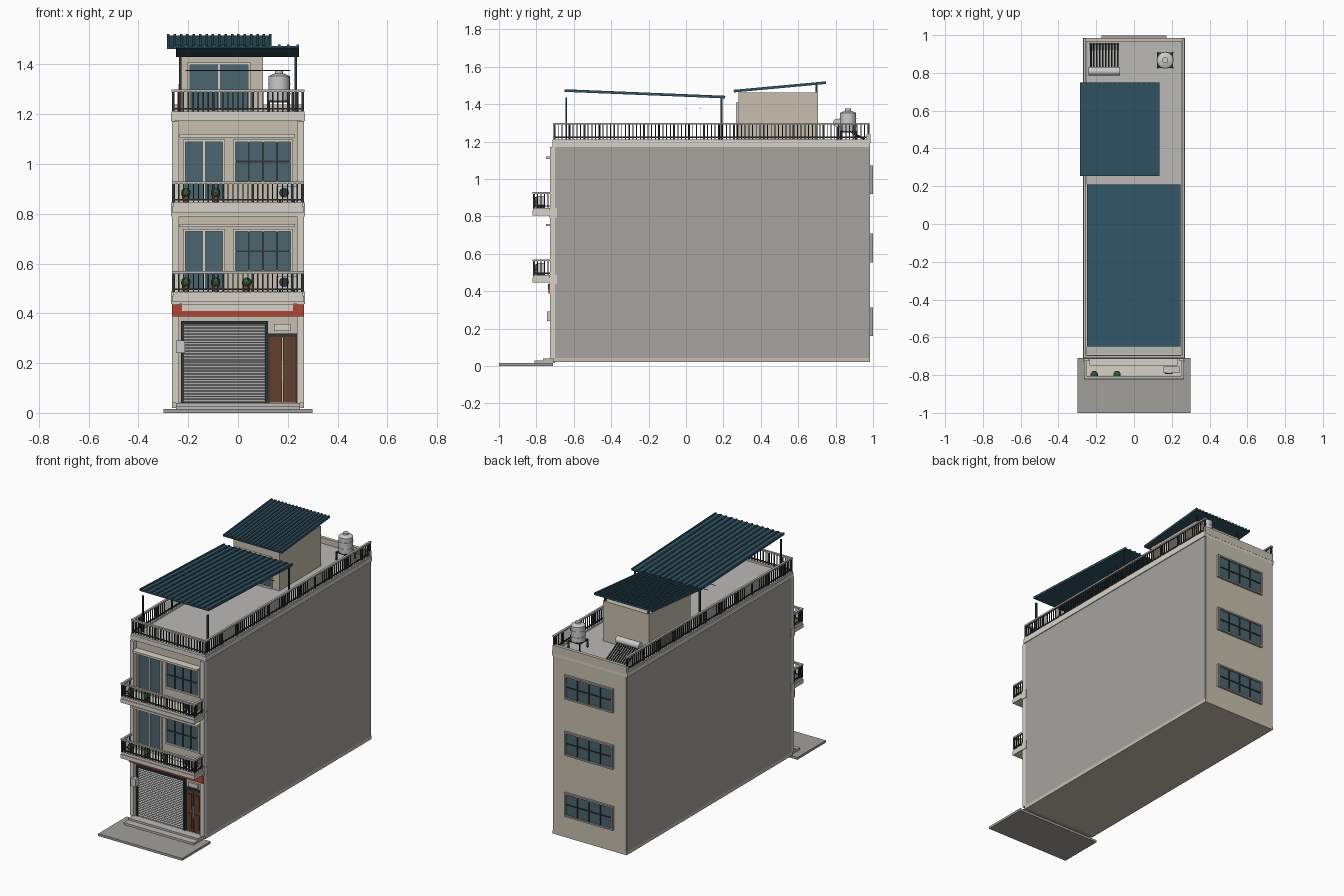
import bpy, bmesh, math
from mathutils import Matrix, Vector

if "Cube" in bpy.data.objects:
    bpy.data.objects.remove(bpy.data.objects["Cube"])

COL = dict(beige=(.58, .53, .43), cream=(.68, .65, .58), side=(.38, .37, .35), grey=(.5, .49, .47),
           dark=(.03, .035, .035), glass=(.07, .13, .16), roof=(.03, .09, .13), red=(.45, .06, .04),
           wood=(.13, .05, .025), steel=(.6, .61, .63), pave=(.36, .35, .33), leaf=(.04, .12, .03),
           clay=(.3, .11, .06))
MATS = {}
for k, c in COL.items():
    MATS[k] = bpy.data.materials.new(k)
    MATS[k].diffuse_color = (*c, 1)


def finish(name, bm, mat, smooth=False):
    me = bpy.data.meshes.new(name)
    bm.to_mesh(me)
    bm.free()
    ob = bpy.data.objects.new(name, me)
    bpy.context.collection.objects.link(ob)
    me.materials.append(MATS[mat])
    if smooth:
        bpy.context.view_layer.objects.active = ob
        bpy.ops.object.select_all(action='DESELECT')
        ob.select_set(True)
        bpy.ops.object.shade_smooth_by_angle()
    return ob


def boxes(name, mat, items):
    """Each item is x0, x1, y0, y1, z0, z1."""
    bm = bmesh.new()
    for x0, x1, y0, y1, z0, z1 in items:
        m = Matrix.Translation(((x0 + x1) / 2, (y0 + y1) / 2, (z0 + z1) / 2)) @ Matrix.Diagonal((x1 - x0, y1 - y0, z1 - z0, 1))
        bmesh.ops.create_cube(bm, size=1, matrix=m)
    return finish(name, bm, mat)


def rods(name, mat, items, seg=8):
    """Each item is start, end, start radius, end radius."""
    bm = bmesh.new()
    for a, b, r0, r1 in items:
        a, b = Vector(a), Vector(b)
        d = b - a
        m = Matrix.Translation((a + b) / 2) @ d.to_track_quat('Z', 'Y').to_matrix().to_4x4()
        bmesh.ops.create_cone(bm, cap_ends=True, segments=seg, radius1=r0, radius2=r1, depth=d.length, matrix=m)
    return finish(name, bm, mat, True)


def mirror(x0, x1, *rest):
    return [(x0, x1, *rest), (-x1, -x0, *rest)]


def railing(name, path, z0, z1, step=.02):
    bars, caps = [], []
    for (ax, ay), (bx, by) in zip(path, path[1:]):
        a, b = Vector((ax, ay)), Vector((bx, by))
        n = max(2, round((b - a).length / step))
        for i in range(n + 1):
            p = a.lerp(b, i / n)
            r = .005 if i % 8 == 0 or i == n else .0025
            bars.append((p.x - r, p.x + r, p.y - r, p.y + r, z0, z1 - .008))
        x0, x1, y0, y1 = min(ax, bx), max(ax, bx), min(ay, by), max(ay, by)
        caps.append((x0 - .007, x1 + .007, y0 - .007, y1 + .007, z1 - .01, z1))
        bars.append((x0 - .003, x1 + .003, y0 - .003, y1 + .003, z0 + .01, z0 + .016))
    boxes(name + "_bars", 'dark', bars)
    boxes(name + "_handrail", 'grey', caps)


def window(name, x0, x1, z0, z1, y, out, cols, rows, mat='dark', frame='cream'):
    """Framed glazing on a wall at y; out is the outward direction."""
    def span(a, b):
        return tuple(sorted((y + out * a, y + out * b)))
    f, t = .008, .0035
    boxes(name + "_glass", 'glass', [(x0, x1, *span(-.002, .005), z0, z1)])
    boxes(name + "_frame", frame, [(x0 - f, x0 + .002, *span(-.002, .014), z0 - f, z1 + f), (x1 - .002, x1 + f, *span(-.002, .014), z0 - f, z1 + f),
                                   (x0, x1, *span(-.002, .014), z1 - .002, z1 + f), (x0, x1, *span(-.002, .014), z0 - f, z0 + .002)])
    bars = [(x0 + (x1 - x0) * i / cols - t, x0 + (x1 - x0) * i / cols + t, *span(0, .01), z0, z1) for i in range(1, cols)]
    bars += [(x0, x1, *span(0, .01), z0 + (z1 - z0) * j / rows - t, z0 + (z1 - z0) * j / rows + t) for j in range(1, rows)]
    boxes(name + "_bars", mat, bars)


def metal_roof(name, x0, x1, yc, zc, length, angle, ribs):
    w, h = (x1 - x0) / 2, length / 2
    items = [(-w, w, -h, h, -.005, .003)]
    for i in range(ribs + 1):
        x = -w + .005 + (2 * w - .01) * i / ribs
        items.append((x - .005, x + .005, -h, h, .003, .009))
    ob = boxes(name, 'roof', items)
    ob.location, ob.rotation_euler = ((x0 + x1) / 2, yc, zc), (angle, 0, 0)


# pavement and entrance step
boxes("pavement", 'pave', [(-.3, .3, -1, -.71, 0, .015)])
boxes("entrance_step", 'grey', [(-.25, .25, -.81, -.70, .015, .028), (-.25, .25, -.765, -.70, .028, .04)])

# main building mass, party walls and cornice
boxes("building_body", 'beige', [(-.26, .26, -.70, .985, .02, 1.19), (-.265, .265, -.712, .985, .02, .042)])
boxes("party_walls", 'side', mirror(.255, .265, -.712, .98, .042, 1.172))
boxes("front_pilasters", 'cream', mirror(.238, .266, -.726, -.70, .04, 1.17))
boxes("front_floor_bands", 'cream', [(-.27, .27, -.73, -.69, .437, .487), (-.27, .27, -.73, -.69, .79, .845)])
boxes("roof_cornice", 'cream', [(-.27, .27, -.715, .985, 1.172, 1.2)])
boxes("terrace_floor", 'grey', [(-.25, .25, -.69, .97, 1.2, 1.203)])
boxes("terrace_curb", 'cream', mirror(.25, .268, -.713, .97, 1.2, 1.212) + [(-.25, .25, -.713, -.693, 1.2, 1.212)])
boxes("rear_parapet", 'beige', [(-.265, .265, .965, .986, 1.19, 1.24)])
railing("terrace_railing", [(-.26, .975), (-.26, -.703), (.26, -.703), (.26, .975)], 1.21, 1.3)

# roller shutter: slatted zigzag profile
boxes("shutter_frame", 'dark', [(-.229, -.219, -.716, -.69, .04, .37), (.109, .12, -.716, -.69, .04, .37), (-.229, .12, -.716, -.69, .358, .37)])
bm = bmesh.new()
N, prev = 28, None
for i in range(N * 2 + 1):
    z, y = .04 + .32 * i / (N * 2), -.703 - (.005 if i % 2 else 0)
    row = [bm.verts.new((x, y, z)) for x in (-.22, .11)]
    if prev:
        bm.faces.new((prev[0], prev[1], row[1], row[0]))
    prev = row
finish("roller_shutter", bm, 'steel')

# entrance door, lamp panel, meter box and sign
boxes("entrance_door", 'wood', [(.127, .177, -.71, -.69, .04, .305), (.181, .232, -.71, -.69, .04, .305)]
      + [(a, a + .03, -.714, -.70, z, z + .1) for a in (.137, .191) for z in (.06, .185)])
boxes("entrance_door_frame", 'dark', [(.12, .127, -.714, -.69, .04, .32), (.232, .238, -.714, -.69, .04, .32), (.12, .238, -.714, -.69, .305, .32)])
boxes("door_handles", 'steel', [(.174, .177, -.718, -.70, .13, .21), (.181, .184, -.718, -.70, .13, .21)])
boxes("door_plate", 'cream', [(.145, .21, -.712, -.69, .33, .357)])
boxes("meter_box", 'steel', [(-.25, -.213, -.742, -.71, .24, .29)])
boxes("sign_band", 'red', [(-.265, .265, -.734, -.70, .387, .435)])
boxes("sign_panel", 'cream', [(-.226, .222, -.738, -.72, .41, .437)])

# two balcony floors
for k, (z, plants) in enumerate(((.445, (-.21, -.09, .035)), (.805, (-.21, -.09)))):
    n = f"floor_{k + 2}_"
    boxes(n + "balcony_slab", 'cream', [(-.265, .265, -.822, -.70, z, z + .025), (-.26, .26, -.818, -.70, z + .025, z + .04)])
    railing(n + "balcony_railing", [(-.258, -.72), (-.258, -.813), (.258, -.813), (.258, -.72)], z + .038, z + .125)
    top = z + .285
    window(n + "glass_door", -.213, -.06, z + .048, top, -.70, -1, 2, 1, 'cream')
    window(n + "front_window", -.013, .213, z + .125, top, -.70, -1, 4, 2)
    boxes(n + "lintel", 'cream', [(-.235, .23, -.748, -.69, top + .017, top + .03)])
    # air conditioner unit with fan grille
    boxes(n + "air_conditioner", 'steel', [(.155, .24, -.79, -.755, z + .055, z + .105)])
    rods(n + "fan_grille", 'dark', [((.185, -.79, z + .08), (.185, -.793, z + .08), .02, .02)], 16)
    boxes(n + "ac_feet", 'dark', [(x, x + .008, -.79, -.755, z + .04, z + .055) for x in (.165, .222)])
    rods(n + "plant_pots", 'clay', [((x, -.793, z + .04), (x, -.793, z + .068), .011, .016) for x in plants], 12)
    bm = bmesh.new()
    for x in plants:
        bmesh.ops.create_icosphere(bm, subdivisions=2, radius=.02, matrix=Matrix.Translation((x, -.798, z + .08)))
    finish(n + "shrubs", bm, 'leaf')

# rear windows
for k, z in enumerate((.167, .562, .927)):
    window(f"rear_window_{k + 1}", -.165, .165, z, z + .138, .985, 1, 4, 2, frame='side')

# terrace canopy and washing lines
metal_roof("terrace_canopy", -.25, .245, -.22, 1.453, .86, math.atan(-.035 / .86), 13)
boxes("canopy_posts", 'dark', [b for y in (-.64, .19) for b in mirror(.227, .237, y - .005, y + .005, 1.2, 1.435)])
rods("washing_lines", 'dark', [((-.21, y, 1.375), (.21, y, 1.375), .002, .002) for y in (0, .077)])

# stair house with its sloping roof
boxes("stair_house", 'beige', [(-.23, .1, .28, .705, 1.2, 1.462)])
window("stair_house_door", -.195, .043, 1.215, 1.4, .28, -1, 2, 1, 'cream')
metal_roof("stair_house_roof", -.285, .135, .502, 1.49, .495, math.atan(.045 / .49), 16)
boxes("roof_props", 'dark', [(x, x + .01, .692, .702, 1.46, 1.505) for x in (-.225, .085)])

# water tank on a stand
T = (.165, .867)
rods("water_tank", 'steel', [((*T, 1.255), (*T, 1.353), .043, .043), ((*T, 1.353), (*T, 1.364), .043, .018), ((*T, 1.364), (*T, 1.376), .016, .016),
                             ((*T, 1.28), (*T, 1.285), .045, .045), ((*T, 1.32), (*T, 1.325), .045, .045)], 24)
boxes("tank_stand", 'dark', [(T[0] + i * .04 - .004, T[0] + i * .04 + .004, T[1] + j * .04 - .004, T[1] + j * .04 + .004, 1.2, 1.255) for i in (-1, 1) for j in (-1, 1)]
      + [(T[0] - .042, T[0] + .042, T[1] - .042, T[1] + .042, 1.248, 1.255)])

# solar water heater: tank, tubes and legs
rods("solar_tank", 'steel', [((-.24, .808, 1.3), (-.075, .808, 1.3), .022, .022)], 20)
rods("solar_tubes", 'dark', [((-.228 + i * .0157, .815, 1.288), (-.228 + i * .0157, .955, 1.212), .0045, .0045) for i in range(10)])
rods("solar_frame", 'steel', [((x, .808, 1.2), (x, .808, 1.29), .003, .003) for x in (-.23, -.085)]
     + [((-.235, .955, 1.21), (-.08, .955, 1.21), .004, .004)])

for m in bpy.data.materials:
    if m.users and not m.is_grease_pencil:
        m.use_nodes = True
        m.node_tree.nodes["Principled BSDF"].inputs["Base Color"].default_value = m.diffuse_color
